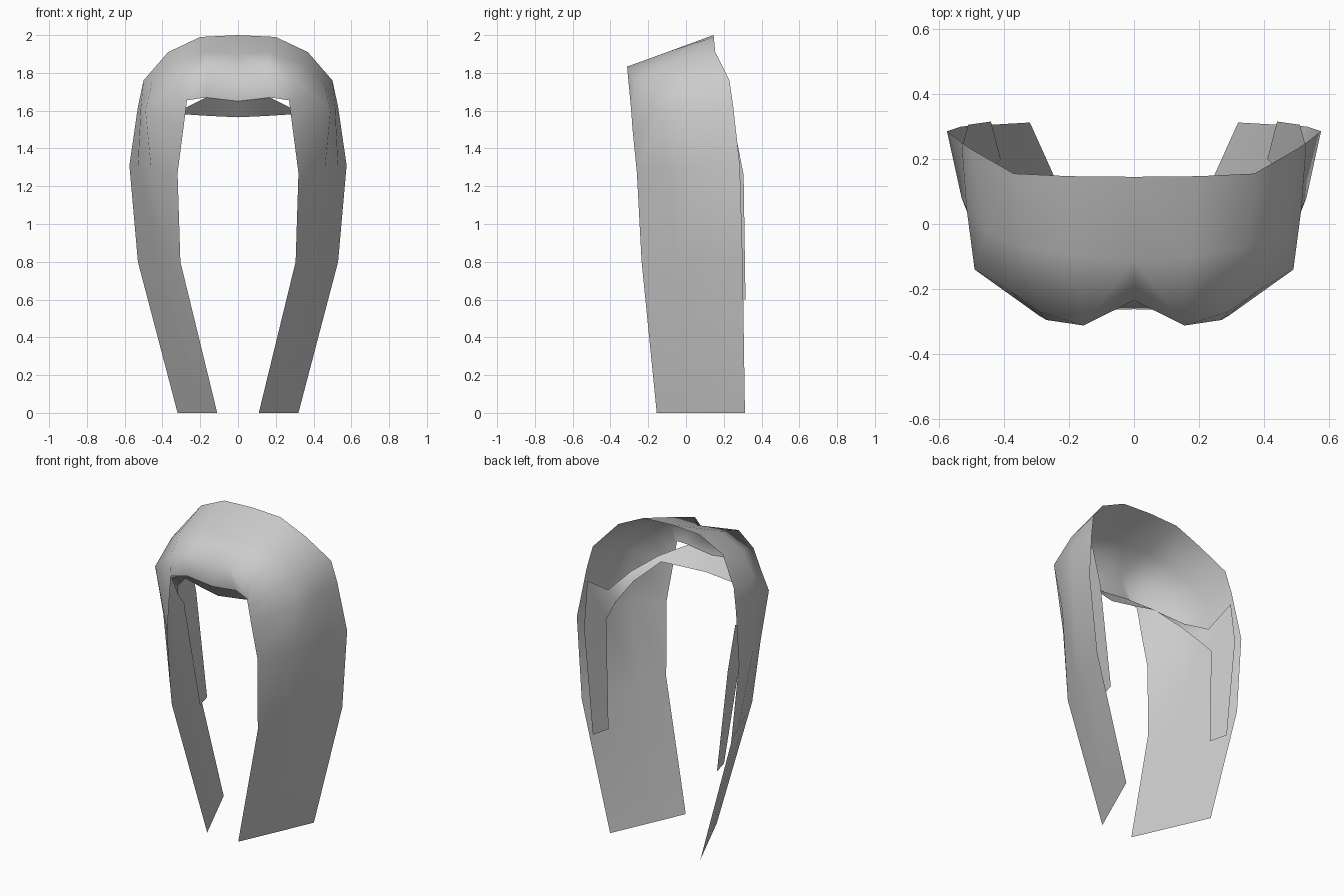
import bpy

hair = bpy.data.materials.new("hair_grey")
hair.diffuse_color = (0.6, 0.6, 0.6, 1)


def mirrored_sheet(name, rows):
    """Skin a half sheet from cross rows, then mirror it over x = 0."""
    n = len(rows[0])
    verts = [p for row in rows for p in row]
    faces = [(j * n + k, j * n + k + 1, (j + 1) * n + k + 1, (j + 1) * n + k)
             for j in range(len(rows) - 1) for k in range(n - 1)]
    mesh = bpy.data.meshes.new(name)
    mesh.from_pydata(verts, [], faces)
    mesh.materials.append(hair)
    mesh.shade_smooth()
    ob = bpy.data.objects.new(name, mesh)
    bpy.context.collection.objects.link(ob)
    mod = ob.modifiers.new("mirror", 'MIRROR')
    mod.use_clip = True
    mod.merge_threshold = 0.001
    return ob


def straight(a, b, n=4):
    """Evenly spaced points from a to b."""
    return [tuple(p + (q - p) * i / (n - 1) for p, q in zip(a, b)) for i in range(n)]


# Crown, fringe and long side lock: each row runs from back edge to front edge
mirrored_sheet("crown_and_side_locks", [
    [(0, .145, 2.0), (0, -.11, 1.90), (0, -.235, 1.77), (0, -.262, 1.65)],
    [(.20, .147, 1.99), (.17, -.10, 1.91), (.155, -.312, 1.833), (.17, -.265, 1.67)],
    [(.37, .155, 1.91), (.35, -.07, 1.85), (.29, -.27, 1.77), (.27, -.295, 1.655)],
    [(.50, .23, 1.76), (.455, -.02, 1.75), (.39, -.20, 1.69), (.277, -.29, 1.60)],
    [(.53, .25, 1.62), (.515, .05, 1.61), (.49, -.14, 1.60), (.29, -.283, 1.50)],
    [(.575, .285, 1.31), (.53, .08, 1.30), (.46, -.10, 1.29), (.32, -.26, 1.27)],
    straight((.53, .30, .80), (.305, -.235, .80)),
    straight((.32, .312, 0), (.11, -.155, 0)),
])

# Inner band under the fringe, running into the short strap behind each lock
mirrored_sheet("inner_band_and_straps", [
    [(0, -.262, 1.65), (0, -.20, 1.565)],
    [(.17, -.265, 1.67), (.15, -.17, 1.572)],
    [(.31, -.17, 1.60), (.275, -.14, 1.58)],
    [(.43, -.06, 1.51), (.40, -.04, 1.46)],
    [(.49, .09, 1.43), (.46, .05, 1.35)],
    [(.525, .25, 1.54), (.475, .13, 1.26)],
    [(.51, .305, 1.26), (.475, .13, 1.25)],
    [(.44, .315, .60), (.41, .20, .60)],
])
